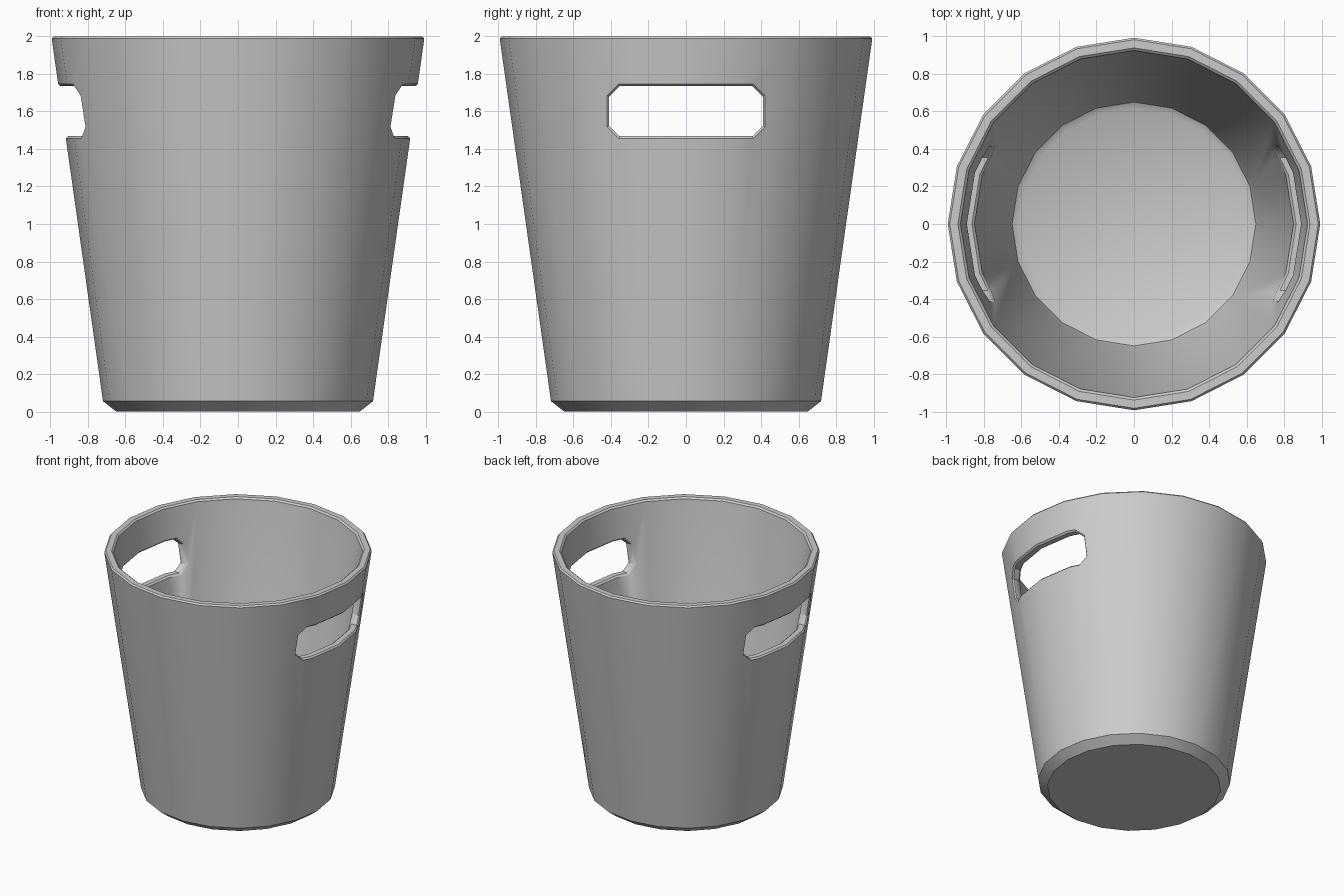
import bpy, bmesh, math

SIDES = 20

cube = bpy.data.objects.get("Cube")
if cube:
    bpy.data.objects.remove(cube, do_unlink=True)


def make_object(name, bm):
    bmesh.ops.recalc_face_normals(bm, faces=bm.faces)
    mesh = bpy.data.meshes.new(name)
    bm.to_mesh(mesh)
    bm.free()
    obj = bpy.data.objects.new(name, mesh)
    bpy.context.scene.collection.objects.link(obj)
    return obj


def lathe(name, profile):
    """Closed shell from (radius, height) rings, capped at both ends."""
    bm = bmesh.new()
    rings = []
    for r, z in profile:
        angles = [math.tau * i / SIDES for i in range(SIDES)]
        rings.append([bm.verts.new((r * math.cos(a), r * math.sin(a), z)) for a in angles])
    for low, high in zip(rings, rings[1:]):
        for i in range(SIDES):
            j = (i + 1) % SIDES
            bm.faces.new((low[i], low[j], high[j], high[i]))
    bm.faces.new(rings[0])
    bm.faces.new(rings[-1])
    return make_object(name, bm)


def slot_prism(name, half_width, bottom, top, chamfer, length):
    """Chamfered rectangle extruded along x."""
    w, c = half_width, chamfer
    outline = [(-w + c, bottom), (w - c, bottom), (w, bottom + c), (w, top - c),
               (w - c, top), (-w + c, top), (-w, top - c), (-w, bottom + c)]
    bm = bmesh.new()
    face = bm.faces.new([bm.verts.new((-length / 2, y, z)) for y, z in outline])
    out = bmesh.ops.extrude_face_region(bm, geom=[face])
    moved = [v for v in out["geom"] if isinstance(v, bmesh.types.BMVert)]
    bmesh.ops.translate(bm, verts=moved, vec=(length, 0, 0))
    return make_object(name, bm)


# Bucket shell: outside from base to rim, then inside down to the floor
bucket = lathe("bucket", [(0.65, 0), (0.72, 0.055), (0.995, 2), (0.927, 2),
                          (0.665, 0.13), (0.65, 0.085), (0.615, 0.065)])

# Hand holes through both sides
cutter = slot_prism("handle_cutter", 0.41, 1.468, 1.735, 0.055, 3)
cutter.hide_render = True

bpy.context.view_layer.objects.active = bucket
bucket.select_set(True)
cut = bucket.modifiers.new("hand_holes", "BOOLEAN")
cut.operation = "DIFFERENCE"
cut.solver = "EXACT"
cut.object = cutter
bevel = bucket.modifiers.new("soft_edges", "BEVEL")
bevel.width = 0.012
bevel.segments = 1
bevel.limit_method = "ANGLE"
bevel.angle_limit = math.radians(60)
bevel.use_clamp_overlap = False
for modifier in ("hand_holes", "soft_edges"):
    bpy.ops.object.modifier_apply(modifier=modifier)
bpy.data.objects.remove(cutter, do_unlink=True)
bpy.ops.object.shade_smooth_by_angle(angle=math.radians(34))

# Plain grey
grey = bpy.data.materials.new("light grey")
grey.use_nodes = True
colour = (0.6, 0.6, 0.6, 1)
grey.diffuse_color = colour
grey.node_tree.nodes["Principled BSDF"].inputs["Base Color"].default_value = colour
bucket.data.materials.append(grey)
